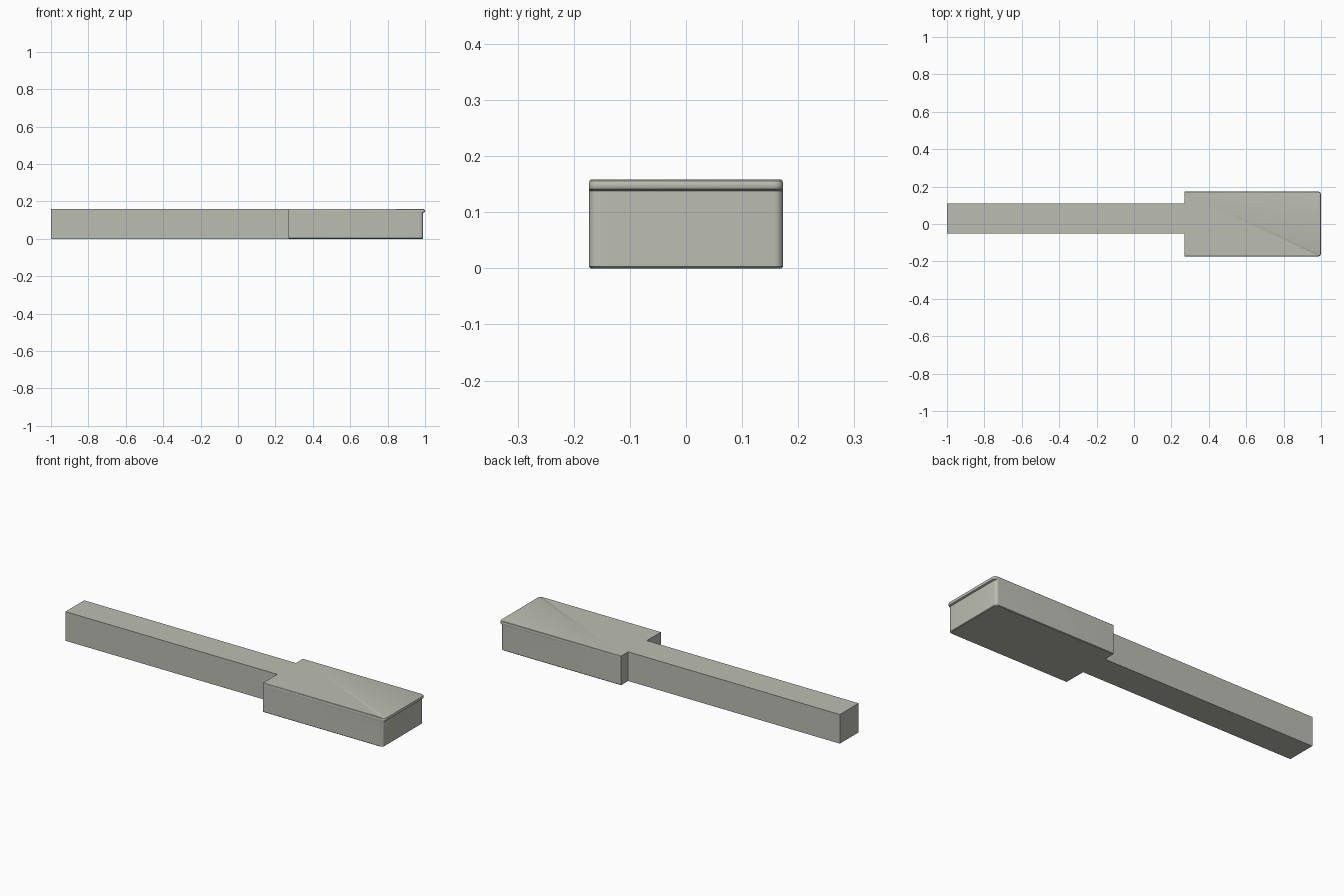
import bpy, bmesh, math

cube = bpy.data.objects.get("Cube")
if cube:
    bpy.data.objects.remove(cube, do_unlink=True)

HEIGHT = 0.158
JOIN_X = 0.27
HALF_WIDTH = 0.173

stone = bpy.data.materials.new("warm_grey")
stone.use_nodes = True
colour = (0.5, 0.51, 0.45, 1)
stone.diffuse_color = colour
stone.node_tree.nodes["Principled BSDF"].inputs["Base Color"].default_value = colour


def finish(name, bm):
    bmesh.ops.recalc_face_normals(bm, faces=bm.faces)
    mesh = bpy.data.meshes.new(name)
    bm.to_mesh(mesh)
    bm.free()
    mesh.materials.append(stone)
    obj = bpy.data.objects.new(name, mesh)
    bpy.context.collection.objects.link(obj)
    bpy.ops.object.select_all(action='DESELECT')
    obj.select_set(True)
    bpy.context.view_layer.objects.active = obj
    bpy.ops.object.shade_smooth_by_angle(angle=math.radians(30))
    return obj


def outline(end_x, half, radius=0.016, steps=6):
    """Square at the handle side, rounded corners at the far end."""
    arc = [math.pi / 2 * i / steps for i in range(steps + 1)]
    right = [(end_x - radius + radius * math.sin(a),
              -half + radius - radius * math.cos(a)) for a in arc]
    left = [(x, -y) for x, y in reversed(right)]
    return [(JOIN_X, -half)] + right + left + [(JOIN_X, half)]


# Wide head: stacked outlines that swell into a rounded lip at the top
levels = [(0, 0.986, 0.003), (0.003, 0.99, 0), (0.138, 0.99, 0),
          (0.141, 0.998, 0), (0.145, 1.0, 0), (0.151, 1.0, 0),
          (0.156, 0.998, 0.001), (HEIGHT, 0.994, 0.003)]
bm = bmesh.new()
rings = [[bm.verts.new((x, y, z)) for x, y in outline(end, HALF_WIDTH - inset)]
         for z, end, inset in levels]
for low, high in zip(rings, rings[1:]):
    for i in range(len(low)):
        j = (i + 1) % len(low)
        bm.faces.new((low[i], low[j], high[j], high[i]))
bm.faces.new(rings[0])
bm.faces.new(rings[-1])
finish("head", bm)

# Long narrow bar, set slightly towards the back
bm = bmesh.new()
bmesh.ops.create_cube(bm, size=1)
for v in bm.verts:
    v.co.x = JOIN_X if v.co.x > 0 else -1
    v.co.y = 0.11 if v.co.y > 0 else -0.05
    v.co.z = HEIGHT if v.co.z > 0 else 0
finish("bar", bm)
